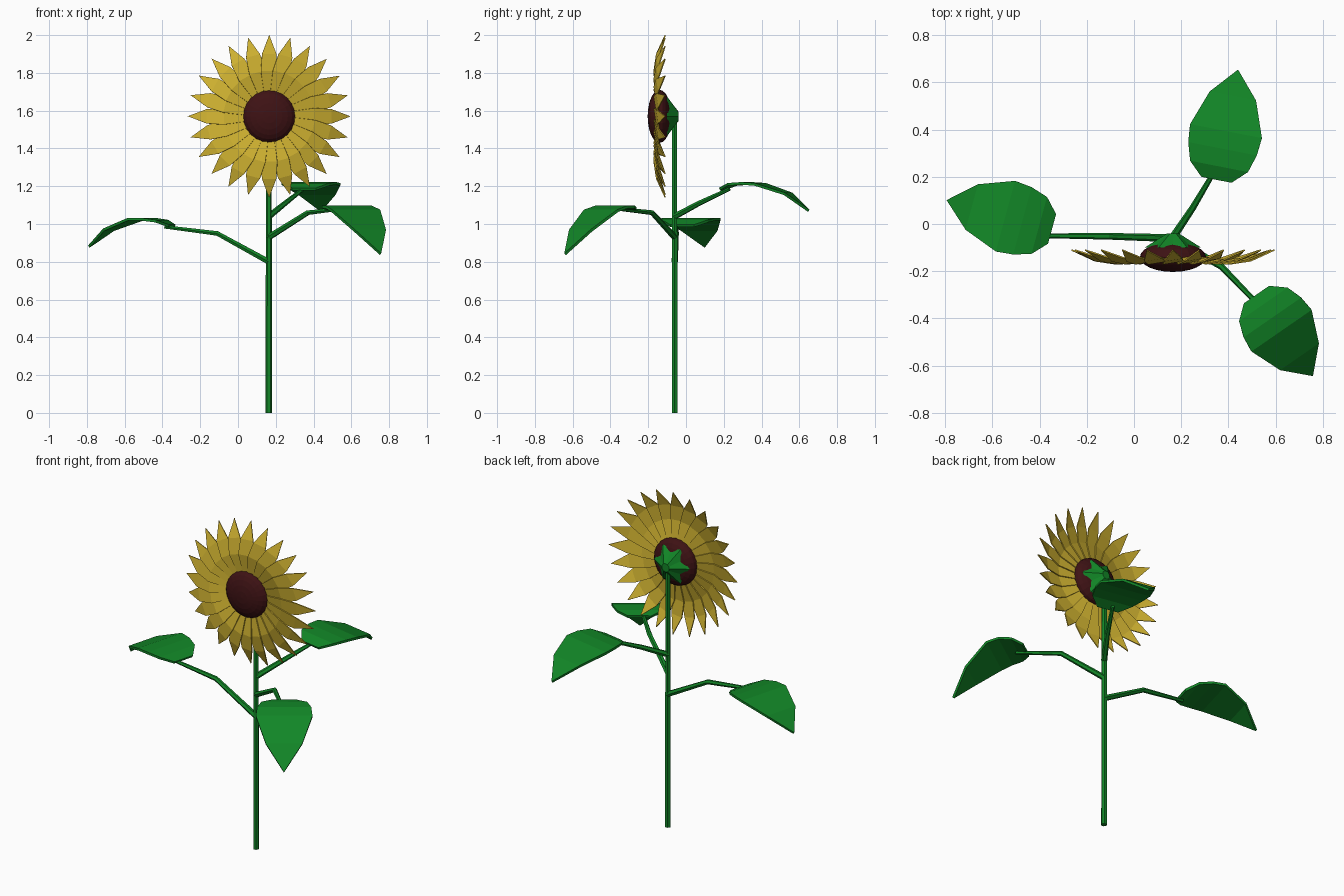
import bpy
import bmesh
import math
from mathutils import Matrix, Vector

cube = bpy.data.objects.get("Cube")
if cube:
    bpy.data.objects.remove(cube, do_unlink=True)


def material(name, rgb):
    mat = bpy.data.materials.new(name)
    mat.use_nodes = True
    color = (*rgb, 1.0)
    mat.diffuse_color = color
    mat.node_tree.nodes["Principled BSDF"].inputs["Base Color"].default_value = color
    return mat


GREEN = material("leaf green", (0.006, 0.24, 0.02))
YELLOW = material("petal yellow", (0.62, 0.44, 0.03))
BROWN = material("seed dark red", (0.048, 0.006, 0.007))


def finish(name, bm, mat, thickness=0):
    """Turn a bmesh into an object, optionally thickened."""
    bmesh.ops.recalc_face_normals(bm, faces=bm.faces)
    mesh = bpy.data.meshes.new(name)
    bm.to_mesh(mesh)
    bm.free()
    mesh.materials.append(mat)
    obj = bpy.data.objects.new(name, mesh)
    bpy.context.collection.objects.link(obj)
    if thickness:
        mod = obj.modifiers.new("thickness", "SOLIDIFY")
        mod.thickness = thickness
        mod.offset = 0
    return obj


def tube(name, points, radii):
    """Six-sided stalk along a path."""
    curve = bpy.data.curves.new(name, "CURVE")
    curve.dimensions = "3D"
    curve.bevel_depth = 1.0
    curve.bevel_resolution = 1
    curve.use_fill_caps = True
    spline = curve.splines.new("POLY")
    spline.points.add(len(points) - 1)
    for p, co, r in zip(spline.points, points, radii):
        p.co = (*co, 1)
        p.radius = r
    spline.use_smooth = False
    curve.materials.append(GREEN)
    obj = bpy.data.objects.new(name, curve)
    bpy.context.collection.objects.link(obj)
    bpy.ops.object.select_all(action="DESELECT")
    obj.select_set(True)
    bpy.context.view_layer.objects.active = obj
    bpy.ops.object.convert(target="MESH")


def blade(bm, rows):
    """Strip of quads from (left, right) pairs, closed by a single tip point."""
    pairs = [[bm.verts.new(p) for p in row] for row in rows]
    for a, b in zip(pairs, pairs[1:]):
        bm.faces.new([a[0], a[1]] + b[::-1])


# Main stem
STEM_X, STEM_Y = 0.163, -0.06
tube("stem", [(STEM_X, STEM_Y, 0), (STEM_X, STEM_Y, 0.8), (STEM_X, STEM_Y, 1.56)],
     [0.017, 0.016, 0.015])

# Leaf outline: distance along the leaf, half width
OUTLINE = [(0, 0.065), (0.12, 0.125), (0.28, 0.148), (0.44, 0.155), (0.76, 0.10), (1, 0)]


def leaf(name, base, tip, heights, stalk):
    base, tip = Vector(base), Vector(tip)
    side = (tip - base).normalized().orthogonal()
    rows = []
    for (t, w), z in zip(OUTLINE, heights):
        mid = base.lerp(tip, t)
        ends = (mid + side * w, mid - side * w) if w else (mid,)
        rows.append([(p.x, p.y, z) for p in ends])
    bm = bmesh.new()
    blade(bm, rows)
    finish(name, bm, GREEN, 0.014)
    tube(name + "_stalk", [(STEM_X, STEM_Y, stalk[0])] + stalk[1:], [0.017, 0.014, 0.010])


leaf("right_leaf", (-0.35, -0.02), (-0.79, 0.10),
     [0.99, 1.015, 1.025, 1.025, 0.97, 0.88],
     [0.80, (-0.11, -0.052, 0.95), (-0.39, -0.05, 0.985)])
leaf("back_leaf", (0.35, 0.19), (0.44, 0.65),
     [1.185, 1.21, 1.215, 1.21, 1.16, 1.07],
     [1.04, (0.25, 0.07, 1.11), (0.345, 0.23, 1.185)])
leaf("front_left_leaf", (0.52, -0.30), (0.755, -0.64),
     [1.08, 1.09, 1.09, 1.07, 0.965, 0.84],
     [0.93, (0.37, -0.18, 1.06), (0.545, -0.36, 1.08)])

# Flower head
CENTER = Vector((0.165, -0.14, 1.57))

# Petals: radius, half width, depth; each rolled slightly to overlap the next
PETAL = [(0.09, 0.022, 0.0), (0.24, 0.044, -0.022), (0.33, 0.038, -0.010), (0.43, 0, 0.03)]
COUNT = 24
ROLL = 0.16
bm = bmesh.new()
for i in range(COUNT):
    turn = Matrix.Rotation(math.tau * i / COUNT, 3, "Y")
    rows = []
    for r, w, y in PETAL:
        row = [(s * w, y + s * w * ROLL, r) for s in ((-1, 1) if w else (0,))]
        rows.append([CENTER + turn @ Vector(p) for p in row])
    blade(bm, rows)
finish("petals", bm, YELLOW, 0.006)

# Domed seed disc
bm = bmesh.new()
bmesh.ops.create_uvsphere(bm, u_segments=24, v_segments=12, radius=1)
bmesh.ops.transform(bm, verts=bm.verts,
                    matrix=Matrix.Translation(CENTER)
                    @ Matrix.Diagonal((0.14, 0.063, 0.14, 1))
                    @ Matrix.Rotation(math.pi / 2, 4, "X"))
finish("seed_disc", bm, BROWN)

# Green cup behind the disc, with a jagged rim
bm = bmesh.new()
bmesh.ops.create_cone(bm, cap_ends=True, segments=12, radius1=0.12, radius2=0.025, depth=0.06)
for v in bm.verts:
    step = round(math.atan2(v.co.y, v.co.x) / math.tau * 12)
    if v.co.z < 0 and step % 2:
        v.co.x *= 0.75
        v.co.y *= 0.75
bmesh.ops.transform(bm, verts=bm.verts,
                    matrix=Matrix.Translation(CENTER + Vector((0, 0.07, 0)))
                    @ Matrix.Rotation(-math.pi / 2, 4, "X"))
finish("calyx", bm, GREEN)
